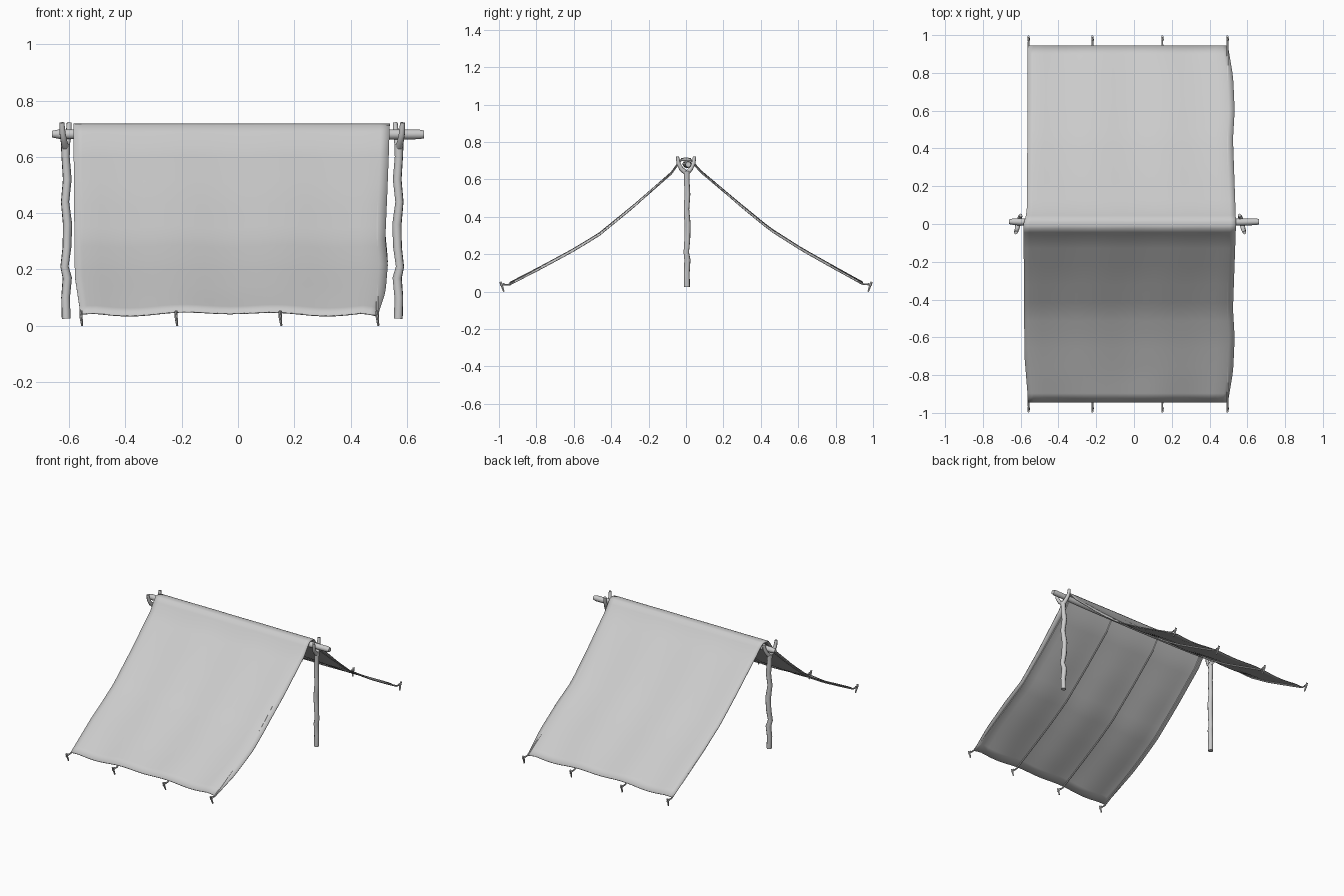
import bpy, math
from mathutils import Vector

cube = bpy.data.objects.get("Cube")
if cube:
    bpy.data.objects.remove(cube, do_unlink=True)

GREY = (0.6, 0.6, 0.6, 1)
mat = bpy.data.materials.new("plain grey")
mat.use_nodes = True
mat.diffuse_color = GREY
mat.node_tree.nodes["Principled BSDF"].inputs["Base Color"].default_value = GREY


def finish(ob, angle=50):
    """Select the object and give it smooth shading with sharp edges kept."""
    bpy.ops.object.select_all(action='DESELECT')
    bpy.context.view_layer.objects.active = ob
    ob.select_set(True)
    if ob.type == 'CURVE':
        bpy.ops.object.convert(target='MESH')
        ob = bpy.context.object
    bpy.ops.object.shade_smooth_by_angle(angle=math.radians(angle))
    return ob


def tube(name, paths, sides=8):
    """Capped tubes along lists of (x, y, z, radius)."""
    cu = bpy.data.curves.new(name, 'CURVE')
    cu.dimensions = '3D'
    cu.bevel_depth = 1
    cu.bevel_resolution = max(0, sides // 2 - 2)
    cu.use_fill_caps = True
    for path in paths:
        sp = cu.splines.new('POLY')
        sp.points.add(len(path) - 1)
        for p, (x, y, z, r) in zip(sp.points, path):
            p.co = (x, y, z, 1)
            p.radius = r
    cu.materials.append(mat)
    ob = bpy.data.objects.new(name, cu)
    bpy.context.collection.objects.link(ob)
    return finish(ob)


def lerp(table, v):
    """Piecewise linear lookup."""
    for (a, fa), (b, fb) in zip(table, table[1:]):
        if v <= b:
            return fa + (fb - fa) * max(0, v - a) / (b - a)
    return table[-1][1]


# Height of each slope by distance from the ridge
FRONT = [(0, .718), (.025, .714), (.045, .69), (.08, .641), (.27, .475),
         (.47, .312), (.62, .222), (.78, .136), (.945, .05)]
BACK = [(0, .718), (.025, .714), (.045, .69), (.08, .65), (.27, .49),
        (.45, .343), (.62, .235), (.78, .145), (.945, .053)]
LEFT_EDGE = [(0, .54), (.2, .533), (.45, .524), (.6, .533), (.78, .525), (.945, .497)]
RIGHT_FRONT = [(0, -.585), (.7, -.58), (.945, -.56)]
RIGHT_BACK = [(0, -.585), (.06, -.568), (.945, -.56)]
ROPES = [-.558, -.22, .15, .495]


def height(y):
    return lerp(FRONT if y < 0 else BACK, abs(y))


# Canvas: a draped sheet over the ridge, sagging between the ropes
stations = [0, .012, .025, .045, .08] + [.08 + .865 * i / 18 for i in range(1, 19)]
ys = [-s for s in reversed(stations[1:])] + stations
COLS = 36
verts, faces = [], []
for y in ys:
    d = abs(y)
    x0 = lerp(RIGHT_FRONT if y < 0 else RIGHT_BACK, d)
    x1 = lerp(LEFT_EDGE, d)
    for i in range(COLS + 1):
        u = i / COLS
        x = x0 + (x1 - x0) * u
        slack = min(1, d / .3)
        sag = .009 * slack * math.sin(math.pi * 3 * u) ** 2
        hem = .014 * slack * max(0, 1 - (1 - u) / .05) + .006 * slack * max(0, 1 - u / .05)
        ripple = .004 * math.sin(9 * x + 2) * max(0, d - .8) / .145
        verts.append((x, y, height(y) - sag - hem + ripple))
row = COLS + 1
for j in range(len(ys) - 1):
    for i in range(COLS):
        a = j * row + i
        faces.append((a, a + 1, a + row + 1, a + row))
me = bpy.data.meshes.new("canvas")
me.from_pydata(verts, [], faces)
me.materials.append(mat)
canvas = bpy.data.objects.new("canvas", me)
bpy.context.collection.objects.link(canvas)
solid = canvas.modifiers.new("cloth thickness", 'SOLIDIFY')
solid.thickness = .005
solid.offset = -1
finish(canvas, 60)

# Ropes under the cloth, running over the ridge to the pegs
rope_ys = [y for y in ys if abs(y) > .02]
tube("ropes", [[(x, -.985, .036, .004)]
               + [(x, y, height(y) - .012, .005) for y in rope_ys]
               + [(x, .985, .036, .004)] for x in ROPES], 6)

# Pegs: a leaning stake with a small hooked head
pegs = []
for x in ROPES:
    for s in (-1, 1):
        pegs.append([(x + .004, s * .974, .0, .004), (x, s * .984, .03, .006),
                     (x, s * .993, .052, .006)])
        pegs.append([(x, s * .970, .043, .005), (x, s * .994, .034, .005)])
tube("pegs", pegs, 6)

# Ridge pole
tube("ridge_pole", [[(-.662, .012, .681, .012), (-.635, .012, .681, .018),
                     (-.4, .004, .68, .019), (0, 0, .682, .019),
                     (.4, .006, .68, .019), (.645, .012, .68, .018),
                     (.662, .012, .68, .014)]], 10)

# Forked posts, slightly crooked
BENDS = [(.025, .002, .016), (.1, .0, .016), (.17, .006, .017), (.21, -.004, .015),
         (.28, .005, .016), (.36, .007, .017), (.44, -.002, .015), (.52, .006, .016),
         (.6, .0, .015), (.645, .0, .017)]
for name, x, s in (("right_post", -.613, 1), ("left_post", .572, -1)):
    trunk = [(x + s * b, .004 + b * .6, z, r) for z, b, r in BENDS]
    arms = [[(x, .004, .632, .014), (x + s * k * .006, k * .026, .657, .012),
             (x + s * k * .011, k * .040, .685, .011),
             (x + s * k * .013, k * .046, .722, .009)] for k in (-1, 1)]
    tube(name, [trunk] + arms, 8)
